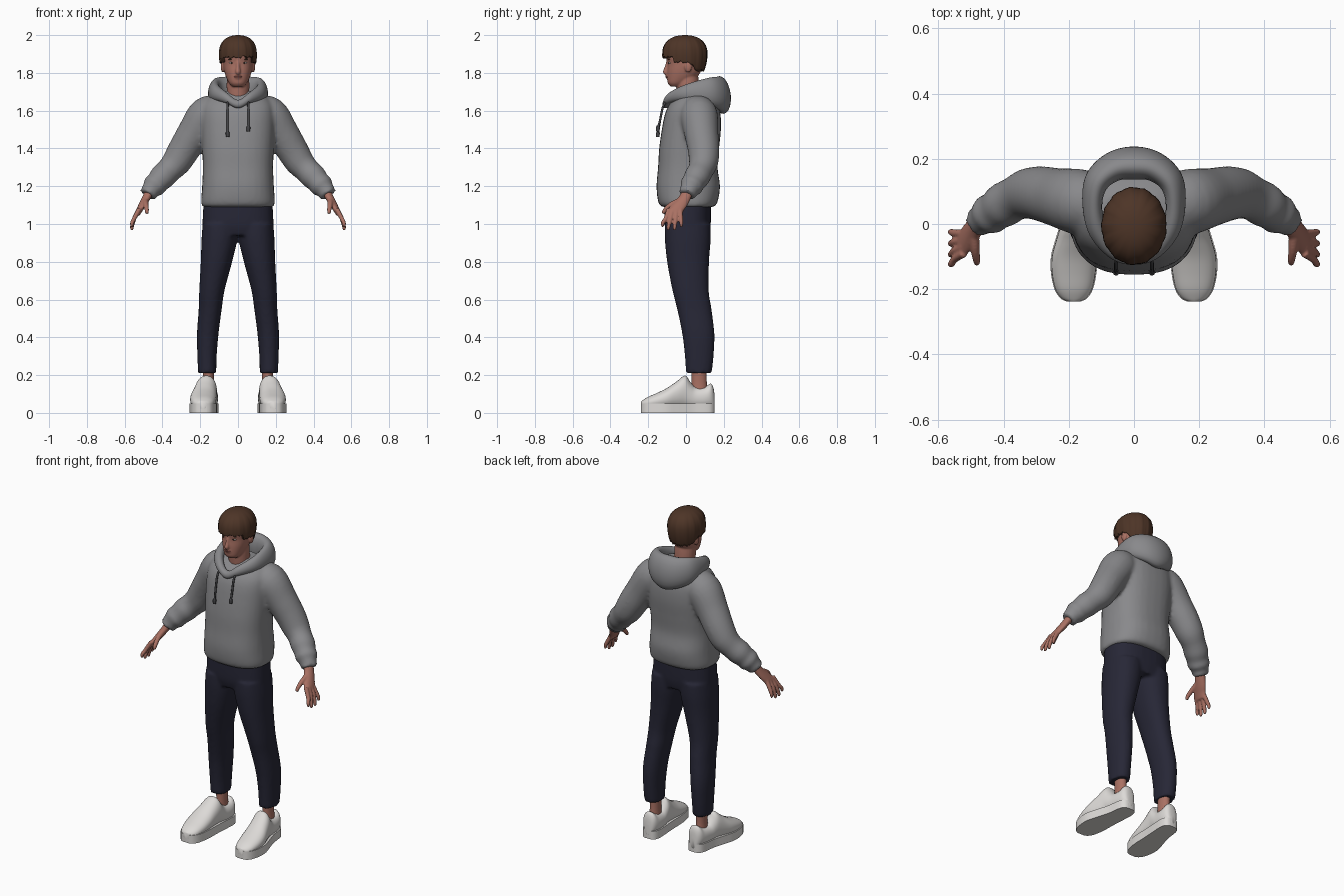
import bpy, bmesh, math, random
from mathutils import Vector, Matrix

if "Cube" in bpy.data.objects:
    bpy.data.objects.remove(bpy.data.objects["Cube"])
random.seed(4)


def material(name, r, g, b):
    m = bpy.data.materials.new(name)
    m.diffuse_color = (r, g, b, 1)
    m.use_nodes = True
    m.node_tree.nodes["Principled BSDF"].inputs["Base Color"].default_value = m.diffuse_color
    return m


GREY = material("grey fabric", .25, .25, .26)
NAVY = material("navy fabric", .02, .02, .037)
SKIN = material("skin", .40, .165, .125)
HAIR = material("brown hair", .075, .035, .02)
WHITE = material("white leather", .72, .70, .68)
CORD = material("dark cord", .06, .06, .065)
EYE = material("eye white", .6, .55, .52)
IRIS = material("dark iris", .03, .02, .015)
LIP = material("lips", .30, .10, .085)


def spline(keys, n=5, closed=False):
    """Catmull-Rom through tuples of any length."""
    out, k = [], len(keys)
    for i in range(k if closed else k - 1):
        g = lambda j: keys[j % k] if closed else keys[max(0, min(k - 1, j))]
        a, b, c, d = g(i - 1), g(i), g(i + 1), g(i + 2)
        for s in range(n):
            t = s / n
            out.append(tuple(q + .5 * t * (r - p + t * (2 * p - 5 * q + 4 * r - e + t * (3 * (q - r) + e - p)))
                             for p, q, r, e in zip(a, b, c, d)))
    return out if closed else out + [keys[-1]]


def oval(n=32, p=2.0):
    """Unit superellipse."""
    f = lambda v: math.copysign(abs(v) ** (2 / p), v)
    return [(f(math.cos(math.tau * i / n)), f(math.sin(math.tau * i / n))) for i in range(n)]


def loft(bm, rings, closed=False):
    vs = [[bm.verts.new(p) for p in r] for r in rings]
    n = len(vs[0])
    for i in range(len(vs) if closed else len(vs) - 1):
        a, b = vs[i], vs[(i + 1) % len(vs)]
        for j in range(n):
            bm.faces.new((a[j], a[(j + 1) % n], b[(j + 1) % n], b[j]))
    if not closed:
        bm.faces.new(vs[0])
        bm.faces.new(vs[-1])


def stack(bm, keys, s=1, p=2.0):
    """Horizontal rings: z, centre x, half width, front y, back y."""
    loft(bm, [[(s * (cx + w * u), (f + b) / 2 + (b - f) / 2 * v, z) for u, v in oval(32, p)]
              for z, cx, w, f, b in spline(keys)])


def tube(bm, keys, s=1, n=16, steps=5):
    """Round tube along a path: x, y, z, radius."""
    pts, rings = spline(keys, steps), []
    for i, q in enumerate(pts):
        d = Vector(pts[min(i + 1, len(pts) - 1)][:3]) - Vector(pts[max(i - 1, 0)][:3])
        u = d.cross(Vector((.05, 1, .02))).normalized()
        v = d.cross(u).normalized()
        ring = [Vector(q[:3]) + q[3] * (u * a + v * b) for a, b in oval(n)]
        rings.append([(s * r.x, r.y, r.z) for r in ring])
    loft(bm, rings)


def ball(bm, c, r):
    bmesh.ops.create_uvsphere(bm, u_segments=16, v_segments=10, radius=1,
                              matrix=Matrix.Translation(c) @ Matrix.Diagonal((*r, 1)))


def finish(name, bm, mat, voxel=0, smooth=4):
    bmesh.ops.recalc_face_normals(bm, faces=bm.faces)
    me = bpy.data.meshes.new(name)
    bm.to_mesh(me)
    bm.free()
    me.materials.append(mat)
    me.shade_smooth()
    me.set_sharp_from_angle(angle=math.radians(50))
    ob = bpy.data.objects.new(name, me)
    bpy.context.collection.objects.link(ob)
    if voxel:  # fuse overlapping volumes into one skin
        m = ob.modifiers.new("fuse", 'REMESH')
        m.mode, m.voxel_size, m.use_smooth_shade = 'VOXEL', voxel, True
        m = ob.modifiers.new("soften", 'SMOOTH')
        m.factor, m.iterations = .5, smooth
    return ob


# Hoodie body and sleeves
bm = bmesh.new()
stack(bm, [(1.09, 0, .19, -.13, .15), (1.12, 0, .195, -.148, .168), (1.2, 0, .19, -.156, .18),
           (1.3, 0, .186, -.148, .167), (1.4, 0, .19, -.142, .175), (1.5, 0, .195, -.128, .185),
           (1.58, 0, .195, -.112, .183), (1.63, 0, .185, -.09, .17), (1.67, 0, .155, -.055, .145),
           (1.705, 0, .10, -.015, .10)], p=2.5)
for s in (1, -1):
    tube(bm, [(.10, .06, 1.60, .08), (.165, .068, 1.575, .1), (.235, .082, 1.475, .09),
              (.285, .093, 1.395, .084), (.325, .093, 1.33, .078), (.365, .078, 1.285, .068),
              (.40, .058, 1.25, .069), (.425, .04, 1.222, .061), (.445, .028, 1.2, .063),
              (.46, .018, 1.182, .05), (.479, .006, 1.153, .046)], s, 24)
finish("hoodie", bm, GREY, .011, 5)

# Hood lying round the neck: section centre, radial and vertical radius
half = [(.06, -.085, 1.667, .024, .028), (.112, -.02, 1.692, .028, .04), (.128, .06, 1.70, .03, .058),
        (.115, .13, 1.70, .038, .075), (.065, .175, 1.69, .045, .09)]
keys = [(0, -.105, 1.635, .02, .022)] + half + [(0, .187, 1.683, .05, .1)] + \
       [(-k[0], *k[1:]) for k in reversed(half)]
bm, rings = bmesh.new(), []
for x, y, z, r, h in spline(keys, 6, True):
    d = Vector((x, y - .05, 0)).normalized()
    # rim leans outward at the back, belly hangs below
    rings.append([(x + d.x * (r * u - .1 * h * v), y + d.y * (r * u - .1 * h * v), z + h * v)
                  for u, v in oval(20)])
loft(bm, rings, True)
finish("hood", bm, GREY)

# Drawstrings with tips
for s, end, name in ((-1, 1.46, "left_drawstring"), (1, 1.49, "right_drawstring")):
    bm = bmesh.new()
    tube(bm, [(.053, -.10, 1.655, .006), (.055, -.122, 1.62, .006), (.055, -.137, 1.55, .006),
              (.055, -.146, end + .03, .006), (.055, -.148, end + .024, .01), (.055, -.149, end, .009)], s, 10)
    finish(name, bm, CORD)

# Trousers
bm = bmesh.new()
stack(bm, [(.94, 0, .182, -.10, .12), (1.0, 0, .188, -.114, .131), (1.12, 0, .182, -.115, .132)], p=2.5)
for s in (1, -1):
    stack(bm, [(.21, .163, .048, 0, .136), (.3, .164, .051, -.006, .146), (.42, .16, .057, -.02, .15),
               (.55, .147, .061, -.047, .135), (.65, .138, .067, -.072, .12), (.8, .114, .083, -.1, .122),
               (.92, .098, .095, -.112, .131), (1.0, .092, .095, -.112, .131)], s, 2.2)
finish("trousers", bm, NAVY, .01, 3)

# Shoes and ankles: y, centre x, half width, top z
shoe = [(-.238, .185, .018, .06), (-.228, .185, .038, .068), (-.2, .185, .056, .085), (-.15, .185, .067, .107),
        (-.1, .183, .069, .132), (-.05, .176, .063, .166), (-.005, .168, .057, .198), (.022, .163, .054, .165),
        (.05, .159, .052, .138), (.1, .155, .05, .138), (.13, .154, .043, .155), (.146, .153, .03, .13),
        (.152, .153, .015, .08)]
for s, side in ((-1, "left"), (1, "right")):
    bm = bmesh.new()
    loft(bm, [[(s * (cx + w * u), y, (t + .02) / 2 + (t - .02) / 2 * v) for u, v in oval(28, 2.2)]
              for y, cx, w, t in spline(shoe, 4)])
    finish(side + "_shoe_upper", bm, WHITE)
    # sole slab from the same outline
    bm = bmesh.new()
    pts = spline(shoe, 4)
    out = [(s * (cx + w + .003), y) for y, cx, w, t in pts] + \
          [(s * (cx - w - .003), y) for y, cx, w, t in reversed(pts)]
    loft(bm, [[(x, y, z) for x, y in out] for z in (0, .05)])
    finish(side + "_shoe_sole", bm, WHITE)
    bm = bmesh.new()
    stack(bm, [(.09, .157, .032, .028, .118), (.16, .156, .028, .03, .11), (.25, .158, .03, .03, .11)], s)
    finish(side + "_ankle", bm, SKIN)

    # Hand: palm, four fingers, thumb
    bm = bmesh.new()
    stack(bm, [(1.2, .455, .028, -.012, .052), (1.15, .479, .025, -.034, .032), (1.1, .506, .022, -.078, .008),
               (1.07, .523, .018, -.1, -.012), (1.045, .533, .012, -.1, -.022)], s)
    for y0, y1, zt in ((-.09, -.123, .985), (-.07, -.093, .967), (-.049, -.06, .967), (-.03, -.025, .985)):
        tube(bm, [(.522, y0, 1.08, .013), (.549, (y0 + y1) / 2, 1.03, .012),
                  (.561, y1, zt + .02, .0105), (.562, y1, zt, .007)], s, 10)
    tube(bm, [(.49, -.02, 1.13, .016), (.488, -.075, 1.105, .014), (.483, -.11, 1.075, .012),
              (.482, -.122, 1.055, .008)], s, 10)
    finish(side + "_hand", bm, SKIN, .005, 2)

# Head with neck, nose and ears
bm = bmesh.new()
stack(bm, [(1.728, 0, .03, -.082, -.02), (1.745, 0, .047, -.096, .01), (1.775, 0, .062, -.1, .055),
           (1.81, 0, .073, -.1, .08), (1.85, 0, .079, -.098, .092), (1.9, 0, .082, -.105, .095),
           (1.95, 0, .068, -.085, .08), (1.98, 0, .03, -.04, .04)], p=2.2)
tube(bm, [(0, .03, 1.58, .066), (0, .014, 1.67, .06), (0, .008, 1.75, .06), (0, .005, 1.82, .055)], 1, 24)
tube(bm, [(0, -.096, 1.862, .008), (0, -.103, 1.83, .010), (0, -.109, 1.805, .013), (0, -.102, 1.795, .01)], 1, 12)
ball(bm, (0, -.098, 1.779), (.02, .009, .012))
for s in (1, -1):
    ball(bm, (s * .081, .012, 1.833), (.010, .020, .031))
finish("head", bm, SKIN, .005, 3)

# Face details
for s, side in ((-1, "left"), (1, "right")):
    for part, c, r, m in (("eye", (.033, -.083, 1.853), (.014, .010, .006), EYE),
                          ("iris", (.033, -.090, 1.853), (.005, .005, .0055), IRIS),
                          ("eyebrow", (.034, -.089, 1.872), (.02, .007, .004), HAIR)):
        bm = bmesh.new()
        ball(bm, (s * c[0], c[1], c[2]), r)
        finish(side + "_" + part, bm, m)
bm = bmesh.new()
ball(bm, (0, -.1, 1.779), (.021, .009, .006))
finish("lips", bm, LIP)

# Hair cap with ragged fringe, longer at the back
bm, cols, N = bmesh.new(), [], 96
top = bm.verts.new((0, -.006, 2.0))
for i in range(N):
    a = math.tau * i / N
    back = math.sin(a)
    if back < -.55:
        end = 1.883
    elif back < .2:
        end = 1.858
    else:
        end = 1.858 - .046 * min(1, (back - .2) / .4)
    end += random.uniform(-.007, .007)
    col = []
    for k in range(1, 17):
        if k <= 10:
            ph = math.pi / 2 * k / 10
            f, z = math.sin(ph) ** .87, 1.9 + .1 * math.cos(ph) ** .87
        else:
            z = 1.9 + (end - 1.9) * (k - 10) / 6
            f = 1 - 18 * (1.9 - z) ** 2
        f *= 1 + .012 * math.sin(13 * a + 9 * z) * min(1, k / 6) + .006 * math.sin(31 * a) * min(1, k / 8)
        col.append(bm.verts.new((.1 * f * math.cos(a), -.006 + .119 * f * back, z)))
    cols.append(col)
for i in range(N):
    a, b = cols[i], cols[(i + 1) % N]
    bm.faces.new((top, a[0], b[0]))
    for k in range(15):
        bm.faces.new((a[k], a[k + 1], b[k + 1], b[k]))
hair = finish("hair", bm, HAIR)
m = hair.modifiers.new("thickness", 'SOLIDIFY')
m.thickness, m.offset = .016, -1
